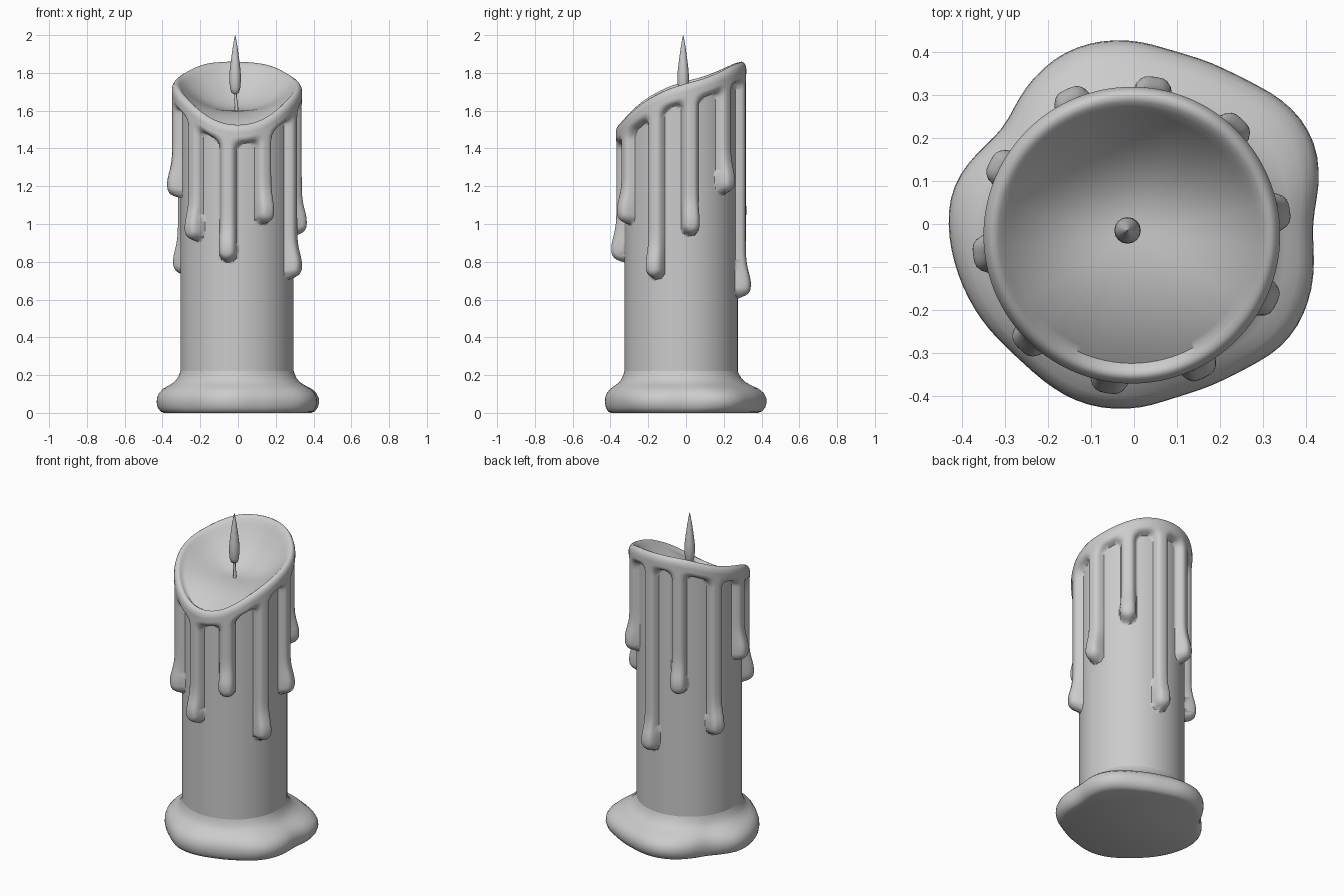
import bpy, math
from math import sin, cos, pi, atan2, sqrt, exp

if "Cube" in bpy.data.objects:
    bpy.data.objects.remove(bpy.data.objects["Cube"])

CX, CY = -0.005, -0.026      # candle axis
R_BODY, COAT = 0.30, 0.045   # shaft radius, wax coat thickness


def lerp_table(table, x):
    if x <= table[0][0]:
        return table[0][1]
    for (x0, y0), (x1, y1) in zip(table, table[1:]):
        if x <= x1:
            return y0 + (y1 - y0) * (x - x0) / (x1 - x0)
    return table[-1][1]


def loft(name, rings, angle=50):
    """Skin a list of equal rings, closing both ends."""
    n = len(rings[0])
    verts = [p for ring in rings for p in ring]
    faces = [(k * n + i, k * n + (i + 1) % n, (k + 1) * n + (i + 1) % n, (k + 1) * n + i)
             for k in range(len(rings) - 1) for i in range(n)]
    faces.append(tuple(range(n))[::-1])
    faces.append(tuple((len(rings) - 1) * n + i for i in range(n)))
    mesh = bpy.data.meshes.new(name)
    mesh.from_pydata(verts, [], faces)
    ob = bpy.data.objects.new(name, mesh)
    bpy.context.collection.objects.link(ob)
    bpy.ops.object.select_all(action='DESELECT')
    bpy.context.view_layer.objects.active = ob
    ob.select_set(True)
    bpy.ops.object.shade_smooth_by_angle(angle=math.radians(angle))
    return ob


# Slanted rim height, as a function of y
RIM = [(-0.37, 1.515), (-0.34, 1.545), (-0.3, 1.59), (-0.25, 1.635), (-0.2, 1.67), (-0.1, 1.72),
       (0, 1.75), (0.1, 1.775), (0.2, 1.815), (0.26, 1.845), (0.31, 1.86)]


def rim(a):
    samples = [lerp_table(RIM, CY + 0.335 * sin(a + d)) for d in (-0.12, -0.06, 0, 0.06, 0.12)]
    return sum(samples) / 5 - 0.006 * cos(a)


# Drips: x, y, bottom height
DRIPS = [(-0.06, -0.38, 0.80), (0.155, -0.34, 1.00), (0.31, -0.175, 0.71), (0.345, 0.03, 0.94),
         (0.24, 0.23, 1.16), (0.05, 0.35, 0.61), (-0.15, 0.30, 1.00), (-0.325, 0.14, 0.73),
         (-0.35, -0.07, 1.14), (-0.245, -0.27, 0.91)]
DRIPS = [(atan2(y - CY, x - CX), z) for x, y, z in DRIPS]


def smin(a, b, k=0.05):
    h = max(k - abs(a - b), 0) / k
    return min(a, b) - h * h * k / 4


def swell(d, width=0.035):
    """Rounded step: 0 outside the wax edge, 1 well inside."""
    t = min(max(-d / width, 0), 1)
    return sqrt(1 - (1 - t) ** 2)


def wax_radius(a, z):
    d = (rim(a) - 0.10) - z
    bulge = 0
    for da, zb in DRIPS:
        s = ((a - da + pi) % (2 * pi) - pi) * 0.335
        if abs(s) > 0.16:
            continue
        fat = exp(-((z - zb - 0.07) / 0.09) ** 2)
        w = 0.046 + 0.006 * fat
        dd = sqrt(s * s + max(zb + w - z, 0) ** 2) - w
        bulge += 0.027 * fat * swell(dd, 0.045)
        d = smin(d, dd)
    return R_BODY + COAT * swell(d) + bulge


# Candle body: shaft, dripping coat, rounded rim and melted bowl in one skin
N, ROWS = 220, 170
ANG = [2 * pi * i / N for i in range(N)]
RIMS = [rim(a) for a in ANG]


def pt(a, r, z):
    return (CX + r * cos(a), CY + r * sin(a), z)


rings = []
for k in range(ROWS + 1):
    ring = []
    for a, h in zip(ANG, RIMS):
        z = 0.08 + (h - 0.035 - 0.08) * k / ROWS
        ring.append(pt(a, wax_radius(a, z), z))
    rings.append(ring)
for r, dz in ((0.341, -0.018), (0.333, -0.005), (0.322, 0), (0.31, -0.006)):
    rings.append([pt(a, r, h + dz) for a, h in zip(ANG, RIMS)])
FLOOR = 1.60
for k in range(20):
    u = 1 - k / 20
    g = u ** 2.3
    rings.append([pt(a, 0.298 * u, FLOOR + (h - 0.018 - FLOOR) * g) for a, h in zip(ANG, RIMS)])
loft("candle_body", rings, 60)

# Melted wax pool at the foot: degrees, radius
POOL = [(0, .41), (18, .453), (27, .462), (36, .456), (54, .42), (76, .41), (94, .43), (109, .433),
        (122, .417), (144, .372), (156, .40), (168, .43), (180, .432), (208, .42), (229, .41),
        (254, .435), (270, .43), (284, .412), (305, .42), (323, .45), (337, .444), (360, .41)]


def pool(a):
    deg = math.degrees(a)
    return sum(lerp_table(POOL, (deg + d) % 360) for d in (-6, -3, 0, 3, 6)) / 5


# profile: blend from shaft (0) to pool edge (1), height
PROFILE = [(0.70, 0), (0.84, 0.008), (0.95, 0.028), (1, 0.055), (0.985, 0.08), (0.90, 0.105),
           (0.72, 0.128), (0.48, 0.145), (0.26, 0.163), (0.12, 0.185), (0.03, 0.21), (-0.03, 0.235)]
rings = []
for f, z in PROFILE:
    ring = []
    for i in range(90):
        a = 2 * pi * i / 90
        sx, sy = CX + R_BODY * cos(a), CY + R_BODY * sin(a)
        r = pool(a)
        ring.append((sx + (r * cos(a) - sx) * f, sy + (r * sin(a) - sy) * f, z))
    rings.append(ring)
loft("wax_pool", rings, 60)


def lathe(name, profile, n):
    loft(name, [[(x + r * cos(2 * pi * i / n), y + r * sin(2 * pi * i / n), z) for i in range(n)]
                for x, y, r, z in profile])


# Wick and flame
lathe("wick", [(-0.008, -0.02, 0.011, 1.57), (-0.008, -0.02, 0.009, 1.63),
               (-0.014, -0.016, 0.008, 1.67), (-0.015, -0.015, 0.008, 1.72)], 10)
lathe("flame", [(-0.015, -0.015, r, z) for r, z in
                ((0.008, 1.688), (0.02, 1.695), (0.027, 1.72), (0.031, 1.765), (0.029, 1.81),
                 (0.023, 1.86), (0.015, 1.92), (0.007, 1.97), (0.001, 2.0))], 16)
